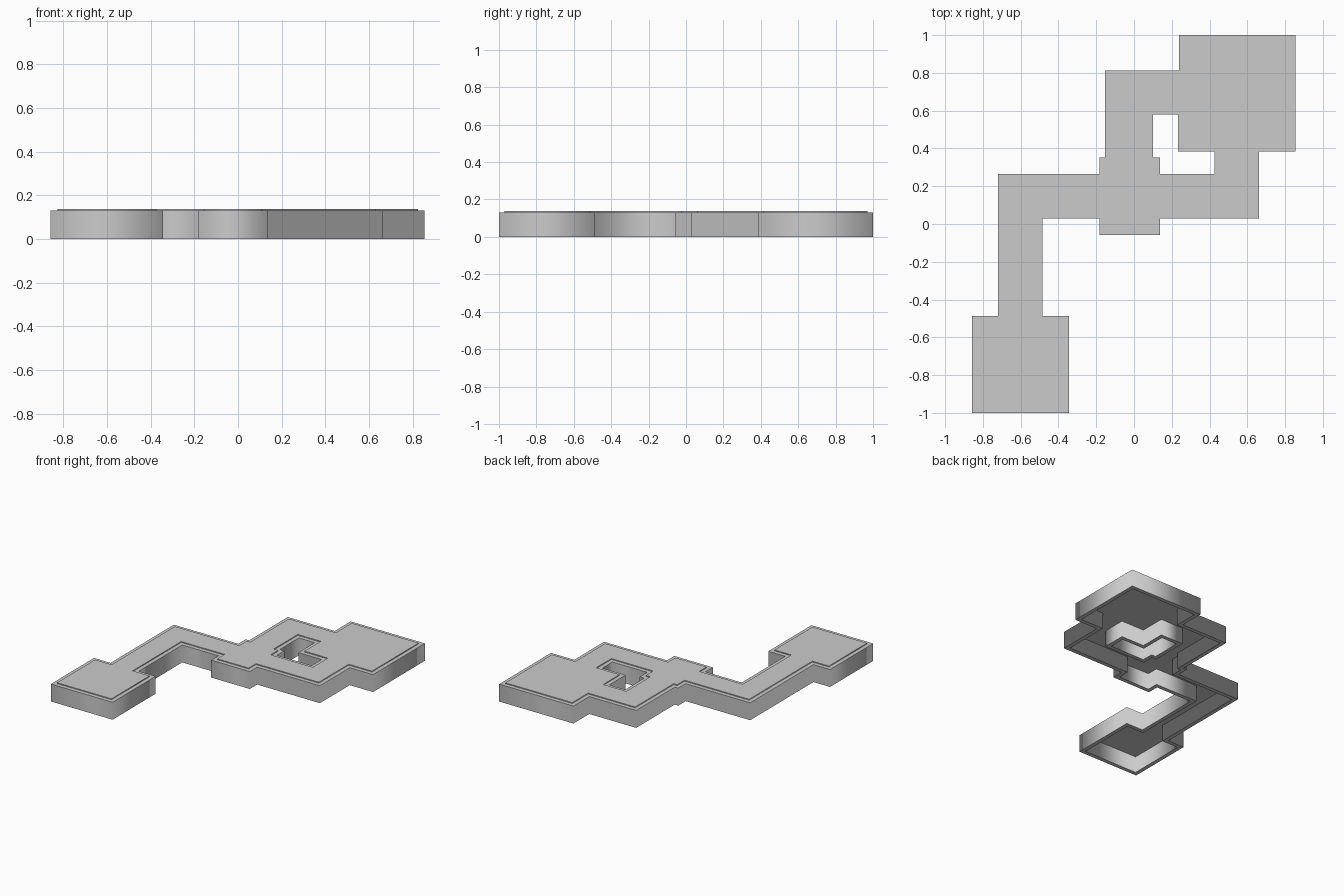
import bpy

if "Cube" in bpy.data.objects:
    bpy.data.objects.remove(bpy.data.objects["Cube"])

T = 0.03          # wall thickness
WALL_H = 0.131    # wall height
PLATE_Z = (0.124, 0.138)

# Footprint outline (counter-clockwise) and courtyard opening (clockwise)
outline = [(-0.858, -1), (-0.344, -1), (-0.344, -0.487), (-0.485, -0.487), (-0.485, 0.03),
           (-0.183, 0.03), (-0.183, -0.057), (0.138, -0.057), (0.138, 0.03), (0.661, 0.03),
           (0.661, 0.385), (0.855, 0.385), (0.855, 1), (0.237, 1), (0.237, 0.812),
           (-0.154, 0.812), (-0.154, 0.353), (-0.183, 0.353), (-0.183, 0.265),
           (-0.72, 0.265), (-0.72, -0.487), (-0.858, -0.487)]
opening = [(0.101, 0.353), (0.101, 0.579), (0.233, 0.579), (0.233, 0.385),
           (0.427, 0.385), (0.427, 0.265), (0.138, 0.265), (0.138, 0.353)]


def sign(v):
    return (v > 0) - (v < 0)


def inset(loop, d):
    """Offset a right-angled loop toward its left-hand side."""
    out = []
    for i, (x, y) in enumerate(loop):
        px, py = loop[i - 1]
        nx, ny = loop[(i + 1) % len(loop)]
        dx = -sign(y - py) - sign(ny - y)
        dy = sign(x - px) + sign(nx - x)
        out.append((x + d * dx, y + d * dy))
    return out


def slab(name, loops, z0, z1):
    """Filled flat profile with holes, raised from z0 to z1."""
    cu = bpy.data.curves.new(name, 'CURVE')
    cu.dimensions = '2D'
    cu.fill_mode = 'BOTH'
    cu.extrude = (z1 - z0) / 2
    for loop in loops:
        sp = cu.splines.new('POLY')
        sp.points.add(len(loop) - 1)
        for p, (x, y) in zip(sp.points, loop):
            p.co = (x, y, 0, 1)
        sp.use_cyclic_u = True
    ob = bpy.data.objects.new(name, cu)
    ob.location.z = (z0 + z1) / 2
    bpy.context.collection.objects.link(ob)
    bpy.ops.object.select_all(action='DESELECT')
    ob.select_set(True)
    bpy.context.view_layer.objects.active = ob
    bpy.ops.object.convert(target='MESH')
    bpy.context.object.name = name


inner_outline, inner_opening = inset(outline, T), inset(opening, T)

# Walls around the outer edge and around the courtyard
slab("outer_wall", [outline, inner_outline], 0, WALL_H)
slab("courtyard_wall", [inner_opening, opening], 0, WALL_H)
# Thin raised floor plate, open underneath
slab("floor_plate", [inner_outline, inner_opening], *PLATE_Z)
